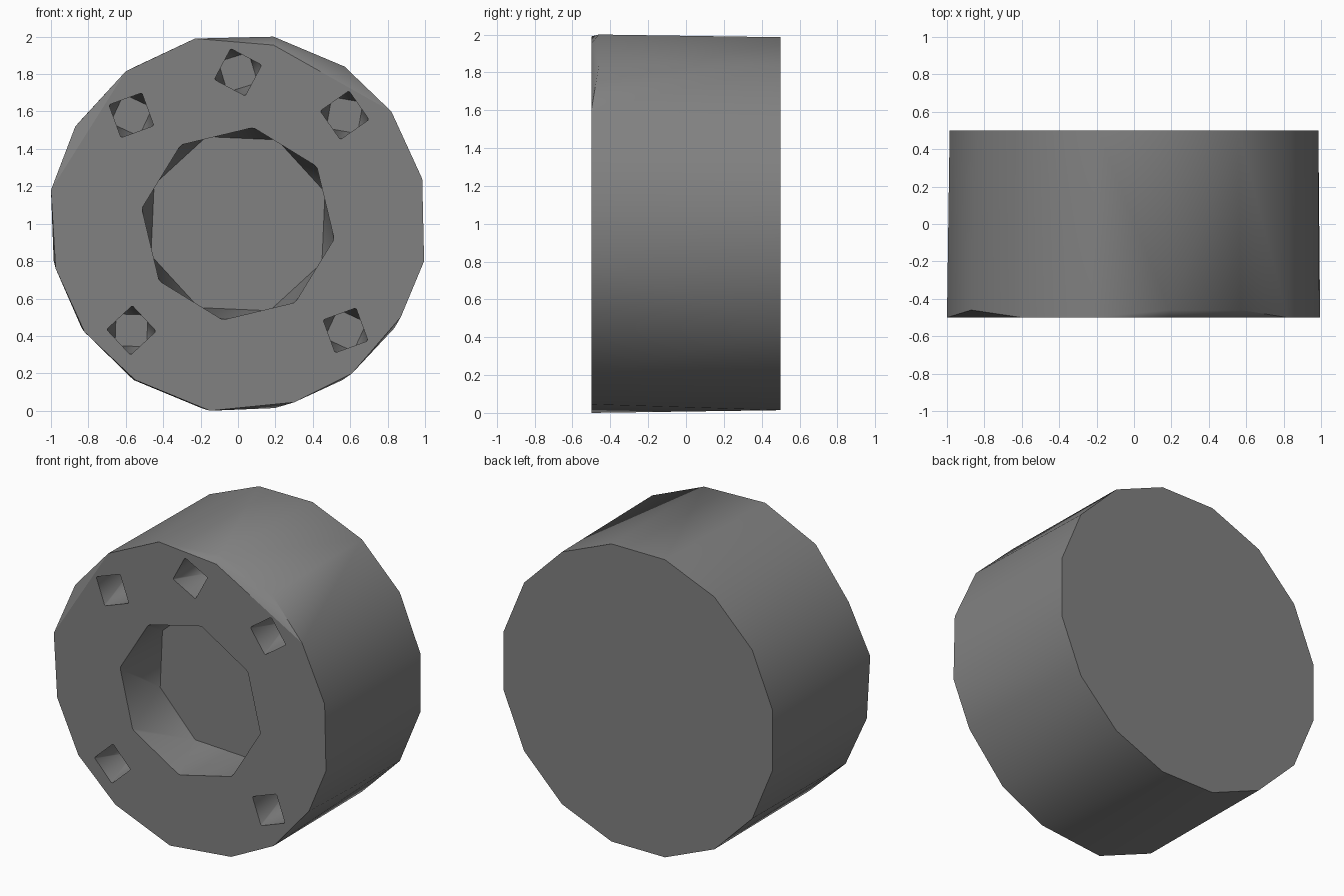
import bpy, bmesh
from math import cos, sin, radians

if "Cube" in bpy.data.objects:
    bpy.data.objects.remove(bpy.data.objects["Cube"])


def ring(n, r, start, y, cx=0.0, cz=1.0):
    """Regular polygon of n points in the xz plane at depth y."""
    return [(cx + r * cos(radians(start + 360 * i / n)), y,
             cz + r * sin(radians(start + 360 * i / n))) for i in range(n)]


def hull_object(name, points):
    """Closed convex solid spanning the given points."""
    bm = bmesh.new()
    for p in points:
        bm.verts.new(p)
    bmesh.ops.convex_hull(bm, input=bm.verts[:])
    loose = [v for v in bm.verts if not v.link_faces]
    bmesh.ops.delete(bm, geom=loose, context='VERTS')
    bmesh.ops.dissolve_limit(bm, angle_limit=radians(0.5), verts=bm.verts[:], edges=bm.edges[:])
    bmesh.ops.recalc_face_normals(bm, faces=bm.faces[:])
    mesh = bpy.data.meshes.new(name)
    bm.to_mesh(mesh)
    bm.free()
    ob = bpy.data.objects.new(name, mesh)
    bpy.context.collection.objects.link(ob)
    return ob


# Drum body: regular back rim, irregular front rim with clipped corners
front_rim = [(-0.60, 1.815), (-0.23, 1.99), (0.19, 1.955), (0.82, 1.60),
             (0.985, 1.24), (0.995, 0.80), (0.87, 0.50), (0.61, 0.20),
             (0.30, 0.045), (-0.15, 0.0), (-0.55, 0.165), (-0.82, 0.42),
             (-0.975, 0.76), (-1.0, 1.18)]
clipped = [(0.19, -0.46, 2.0), (0.57, -0.46, 1.84), (-0.87, -0.46, 1.52)]
body = hull_object("wheel_drum", ring(16, 1.005, 11.25, 0.5) + clipped
                   + [(x, -0.5, z) for x, z in front_rim])

# Hub recess: twisted octagon
cutters = [hull_object("hub_cutter", ring(8, 0.52, 36, -0.52) + ring(8, 0.495, 20, -0.15))]

# Five bolt holes: small twisted squares (x, z, opening angle)
for x, z, a in [(0.0, 1.81, 17), (0.57, 1.58, 80), (-0.57, 1.58, 65),
                (-0.57, 0.43, 88), (0.575, 0.43, 65)]:
    cutters.append(hull_object("bolt_cutter", ring(4, 0.13, a, -0.52, x, z)
                               + ring(4, 0.12, a + 45, -0.15, x, z)))

# Cut all recesses into the drum
bpy.context.view_layer.objects.active = body
body.select_set(True)
for c in cutters:
    mod = body.modifiers.new("cut", 'BOOLEAN')
    mod.operation = 'DIFFERENCE'
    mod.solver = 'EXACT'
    mod.object = c
    bpy.ops.object.modifier_apply(modifier=mod.name)
    bpy.data.objects.remove(c)

# Smooth rounded side and recess walls
bpy.ops.object.select_all(action='DESELECT')
body.select_set(True)
bpy.ops.object.shade_smooth_by_angle(angle=radians(52))

# Crisp border around the flat front face
bm = bmesh.new()
bm.from_mesh(body.data)
for e in bm.edges:
    flat = [f.normal.y < -0.999 for f in e.link_faces]
    if any(flat) and not all(flat):
        e.smooth = False
bm.to_mesh(body.data)
bm.free()

# Dark grey finish
grey = bpy.data.materials.new("dark_grey")
grey.diffuse_color = (0.22, 0.22, 0.22, 1)
grey.use_nodes = True
grey.node_tree.nodes["Principled BSDF"].inputs["Base Color"].default_value = grey.diffuse_color
body.data.materials.clear()
body.data.materials.append(grey)
for p in body.data.polygons:
    p.material_index = 0
